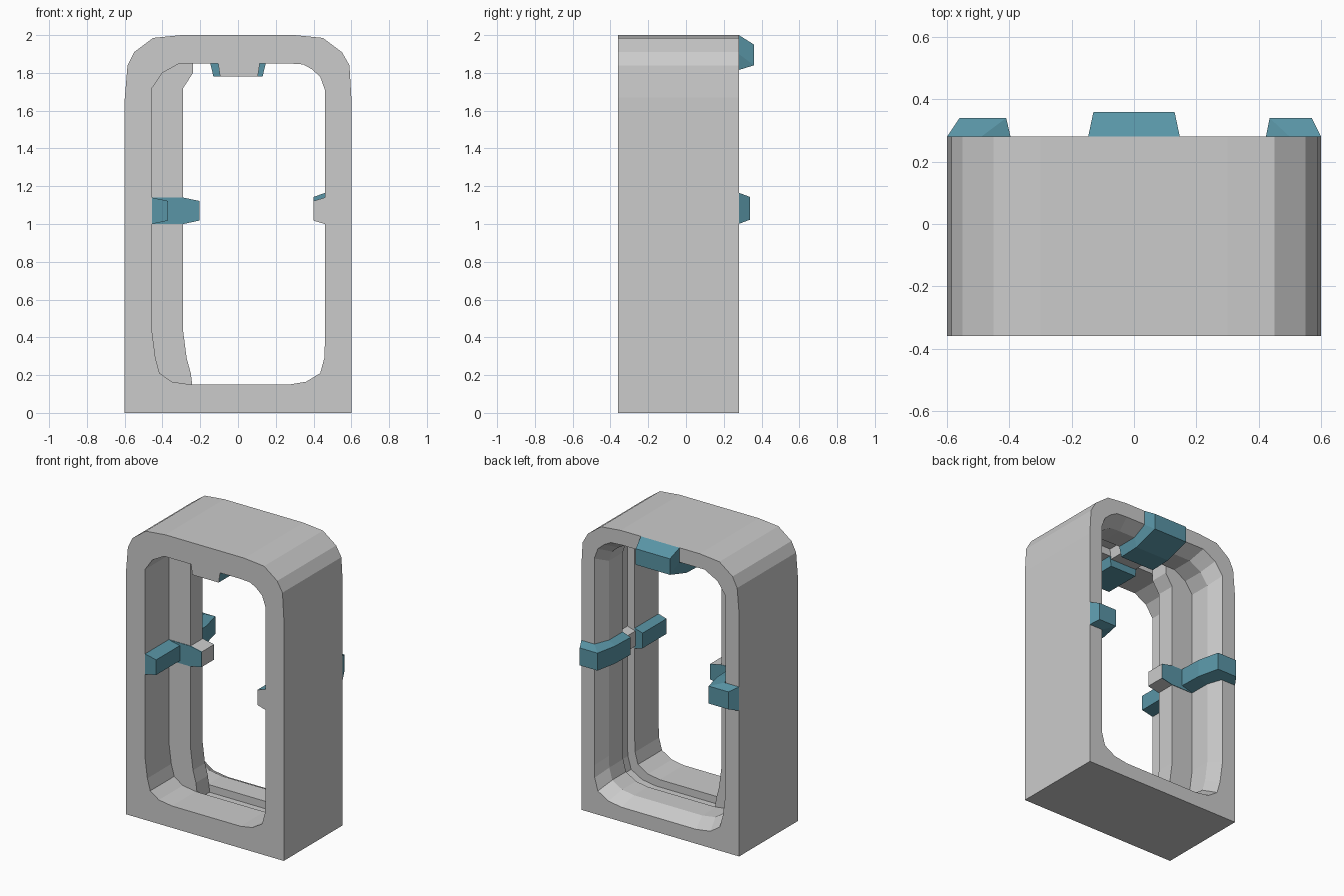
import bpy, bmesh

if "Cube" in bpy.data.objects:
    bpy.data.objects.remove(bpy.data.objects["Cube"])

blue = bpy.data.materials.new("clip_blue")
blue.diffuse_color = (0.10, 0.30, 0.38, 1)
blue.use_nodes = True
blue.node_tree.nodes["Principled BSDF"].inputs["Base Color"].default_value = blue.diffuse_color


def finish(bm, name, mat=None):
    bmesh.ops.remove_doubles(bm, verts=bm.verts, dist=0.0005)
    bmesh.ops.recalc_face_normals(bm, faces=bm.faces)
    me = bpy.data.meshes.new(name)
    bm.to_mesh(me)
    bm.free()
    ob = bpy.data.objects.new(name, me)
    bpy.context.collection.objects.link(ob)
    if mat:
        me.materials.append(mat)
    return ob


# Frame: outer profile and opening profile, both anticlockwise from bottom left (x, z)
outer = [(-.6, .43), (-.6, .25), (-.6, 0), (-.4, 0), (-.25, 0),
         (.25, 0), (.4, 0), (.6, 0), (.6, .2), (.6, .4),
         (.6, 1.67), (.59, 1.84), (.55, 1.91), (.45, 1.985), (.3, 2),
         (-.3, 2), (-.45, 1.985), (-.55, 1.91), (-.585, 1.84), (-.6, 1.66)]
opening = [(-.455, .43), (-.437, .29), (-.415, .21), (-.35, .165), (-.25, .15),
           (.27, .15), (.36, .165), (.435, .21), (.457, .29), (.46, .37),
           (.46, 1.71), (.435, 1.78), (.39, 1.82), (.345, 1.845), (.27, 1.85),
           (-.24, 1.85), (-.31, 1.85), (-.355, 1.825), (-.40, 1.80), (-.455, 1.72)]


def grow(p, kx, kz):
    return (p[0] * kx, 1 + (p[1] - 1) * kz)


def ring_point(p):
    # raised rib on the left, shallow channel on the other sides
    if p[0] < -.2:
        z = p[1] if .2 < p[1] < 1.81 else grow(p, 1, 1.06)[1]
        return (min(p[0] + .165, -.238), z)
    return grow(p, 1.12, 1.06)


ring = [ring_point(p) for p in opening]
back = [grow(p, 1.09, 1.06) for p in opening]
sections = [(outer, .28), (outer, -.36), (opening, -.36), (opening, -.1), (ring, -.1),
            (ring, .03), (opening, .03), (opening, .18), (back, .28)]
bm = bmesh.new()
loops = [[bm.verts.new((x, y, z)) for x, z in pts] for pts, y in sections]
n = len(outer)
for k, a in enumerate(loops):
    b = loops[(k + 1) % len(loops)]
    for i in range(n):
        j = (i + 1) % n
        bm.faces.new((a[i], a[j], b[j], b[i]))
finish(bm, "door_frame")


# Clips: a tapered strap swept along base and tip paths of (depth, y)
def strap(name, base, tip, wb, wt, axis, centre, mat=blue):
    def pos(p, w):
        return (p[0], p[1], centre + w) if axis == "x" else (centre + w, p[1], p[0])
    bm = bmesh.new()
    secs = [[bm.verts.new(pos(p, w)) for p, w in ((b, -wb), (b, wb), (t, wt), (t, -wt))]
            for b, t in zip(base, tip)]
    for s, e in zip(secs, secs[1:]):
        for i in range(4):
            j = (i + 1) % 4
            bm.faces.new((s[i], s[j], e[j], e[i]))
    bm.faces.new(secs[0])
    bm.faces.new(secs[-1][::-1])
    return finish(bm, name, mat)


def block(name, d0, d1, y0, y1, wb, wt, axis, centre, mat=blue):
    strap(name, [(d0, y0), (d0, y1)], [(d1, y0), (d1, y1)], wb, wt, axis, centre, mat)


# name, axis, centre, wall, wall tip, ring base, ring tip, front widths
for name, axis, c, w, t, rw, rt, wb, wt in [
        ("left", "x", 1.07, -.455, -.37, -.29, -.205, .07, .052),
        ("right", "x", 1.07, .46, .40, .515, .455, .07, .052),
        ("top", "z", .005, 1.85, 1.78, 1.9, 1.83, .11, .1)]:
    start = -.36
    if name != "left":
        block(name + "_clip_end", w, t, -.36, -.355, wb, wt, axis, c, None)
        start = -.355
    block(name + "_front_clip", w, t, start, -.1, wb, wt, axis, c)
    block(name + "_ring_lug", rw, rt, -.1, .03, wb, wt, axis, c, None)

# Blue faces of the left rib
for side, y in (("front", -.1), ("back", .03)):
    block("rib_plate_" + side, -.455, -.29, y - .003, y + .003, .07, .07, "x", 1.07)
    block("rib_tip_" + side, -.29, -.205, y - .003, y + .003, .07, .052, "x", 1.07)

# Back clips bend over the chamfer onto the back face
strap("left_back_clip", [(-.455, .03), (-.455, .18), (-.49, .28), (-.6, .28)],
      [(-.37, .03), (-.375, .19), (-.41, .34), (-.56, .34)], .082, .06, "x", 1.083)
strap("right_back_clip", [(.46, .03), (.46, .18), (.5, .28), (.6, .28)],
      [(.40, .03), (.405, .19), (.435, .34), (.57, .34)], .082, .06, "x", 1.083)
strap("top_back_clip", [(1.85, .03), (1.85, .18), (1.9, .28), (2.0, .28)],
      [(1.78, .03), (1.785, .18), (1.84, .36), (1.95, .36)], .147, .13, "z", 0)
